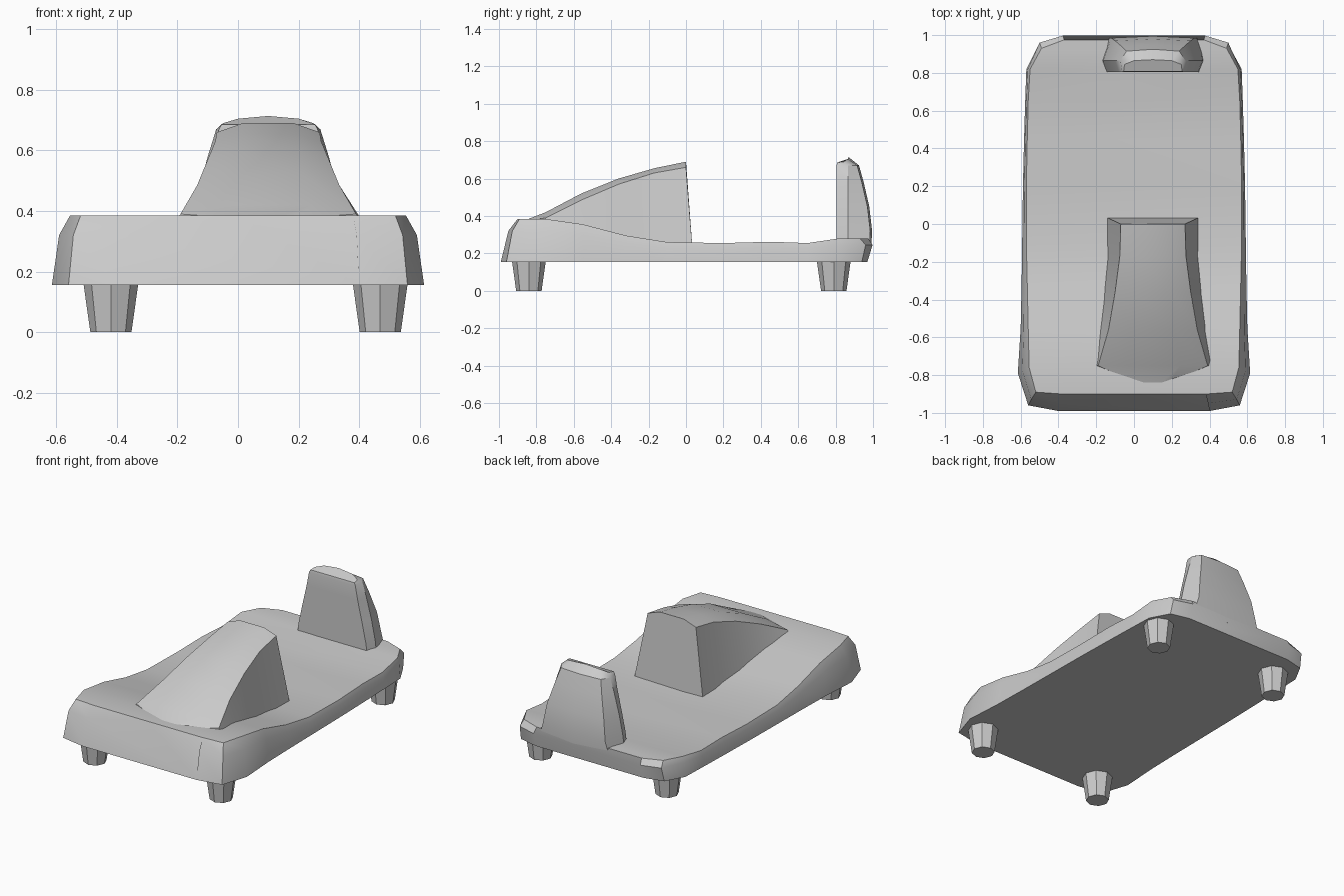
import bpy
import bmesh
import math

cube = bpy.data.objects.get("Cube")
if cube:
    bpy.data.objects.remove(cube, do_unlink=True)

GREY = (0.6, 0.6, 0.6, 1.0)
grey = bpy.data.materials.new("plain_grey")
grey.use_nodes = True
grey.diffuse_color = GREY
for node in grey.node_tree.nodes:
    if node.type == "BSDF_PRINCIPLED":
        node.inputs["Base Color"].default_value = GREY


def loft(name, sections, angle=35):
    """Skin a closed solid over rings with equal point counts."""
    bm = bmesh.new()
    rings = [[bm.verts.new(p) for p in ring] for ring in sections]
    for a, b in zip(rings, rings[1:]):
        for i in range(len(a)):
            j = (i + 1) % len(a)
            bm.faces.new((a[i], a[j], b[j], b[i]))
    bm.faces.new(rings[0])
    bm.faces.new(rings[-1])
    bmesh.ops.recalc_face_normals(bm, faces=bm.faces[:])
    mesh = bpy.data.meshes.new(name)
    bm.to_mesh(mesh)
    bm.free()
    mesh.materials.append(grey)
    obj = bpy.data.objects.new(name, mesh)
    bpy.context.collection.objects.link(obj)
    bpy.ops.object.select_all(action="DESELECT")
    obj.select_set(True)
    bpy.context.view_layer.objects.active = obj
    bpy.ops.object.shade_smooth_by_angle(angle=math.radians(angle))
    return obj


def mirrored(half, cx, centre=()):
    """Complete a half section across x = cx."""
    left = [(cx - x, y, z) for x, y, z in half]
    right = [(cx + x, y, z) for x, y, z in reversed(half)]
    return left + list(centre) + right


# Deck: bottom half width, bottom y, top half width, top y, top z
deck_rows = [
    (0.40, -0.99, 0.38, -0.90, 0.385),
    (0.56, -0.96, 0.52, -0.89, 0.385),
    (0.615, -0.79, 0.555, -0.76, 0.385),
    (0.60, -0.55, 0.56, -0.55, 0.355),
    (0.595, -0.32, 0.565, -0.32, 0.295),
    (0.592, -0.10, 0.57, -0.10, 0.26),
    (0.588, 0.20, 0.57, 0.20, 0.255),
    (0.582, 0.45, 0.565, 0.45, 0.262),
    (0.576, 0.65, 0.56, 0.65, 0.255),
    (0.57, 0.82, 0.55, 0.82, 0.28),
    (0.505, 0.94, 0.49, 0.93, 0.28),
    (0.38, 0.97, 0.37, 0.975, 0.28),
]
deck = []
for wb, yb, wt, yt, zt in deck_rows:
    bulge = 0.025 if yb > 0.9 else 0.0
    side = [(wb, yb, 0.155),
            (wb + (wt - wb) * 0.4, yb + (yt - yb) * 0.45 + bulge, 0.155 + (zt - 0.155) * 0.72),
            (wt, yt, zt)]
    dip = 0.012 if -0.6 < yb < 0.8 else 0.0
    deck.append(mirrored(side, 0.0, [(0.0, yt, zt - dip)]))
loft("deck", deck)

# Wedge: base y, base half width, base z, top y, edge half width, edge z, crown z
wedge_rows = [
    (0.035, 0.245, 0.22, 0.0, 0.17, 0.66, 0.69),
    (-0.17, 0.243, 0.23, -0.17, 0.175, 0.63, 0.655),
    (-0.36, 0.26, 0.27, -0.36, 0.20, 0.57, 0.60),
    (-0.56, 0.285, 0.32, -0.56, 0.235, 0.485, 0.52),
    (-0.75, 0.315, 0.36, -0.75, 0.29, 0.39, 0.42),
    (-0.84, 0.10, 0.36, -0.84, 0.09, 0.375, 0.385),
]
loft("sloped_wedge", [
    mirrored([(wb, yb, zb), (we, yt, ze), (we * 0.5, yt, zc)], 0.1)
    for yb, wb, zb, yt, we, ze, zc in wedge_rows])

# Backrest: z, front half width, widest half width, rear half width, rear y
rest_rows = [
    (0.22, 0.25, 0.272, 0.25, 0.98),
    (0.32, 0.238, 0.262, 0.22, 0.985),
    (0.45, 0.21, 0.235, 0.20, 0.97),
    (0.58, 0.18, 0.20, 0.165, 0.94),
    (0.67, 0.163, 0.172, 0.14, 0.915),
]
rest = [mirrored([(wf, 0.805, z), (wm, 0.865, z), (wr, yr, z)], 0.1,
                 [(0.1, yr + 0.01, z)]) for z, wf, wm, wr, yr in rest_rows]
rest.append(mirrored([(0.155, 0.808, 0.685), (0.15, 0.845, 0.69), (0.10, 0.865, 0.705)],
                     0.1, [(0.1, 0.87, 0.714)]))
loft("backrest", rest)


# Tapered eight-sided feet
def circle(cx, cy, r, z):
    return [(cx + r * math.cos(k * math.pi / 4), cy + r * math.sin(k * math.pi / 4), z)
            for k in range(8)]


for end, y in (("front", -0.84), ("back", 0.79)):
    for side, x in (("right", -0.42), ("left", 0.47)):
        loft(f"{end}_{side}_foot",
             [circle(x, y, 0.068, 0.0), circle(x, y, 0.092, 0.17)], angle=20)
